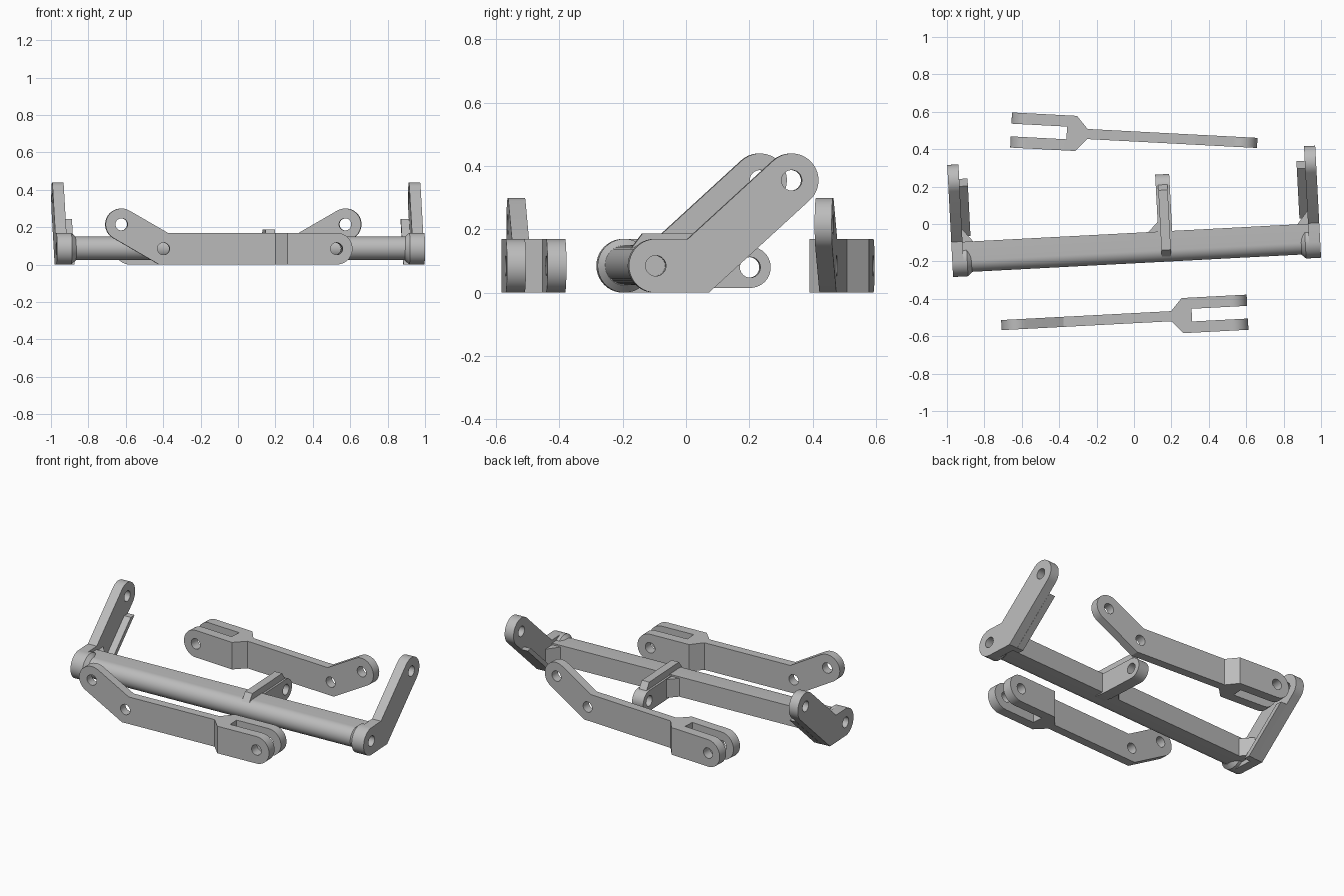
import bpy, math
from mathutils import Matrix, Vector

if "Cube" in bpy.data.objects:
    bpy.data.objects.remove(bpy.data.objects["Cube"])

grey = bpy.data.materials.new("grey_plastic")
grey.diffuse_color = (0.5, 0.5, 0.5, 1)
grey.use_nodes = True
grey.node_tree.nodes["Principled BSDF"].inputs["Base Color"].default_value = grey.diffuse_color

R, H = 0.085, 0.0325   # bar half height, pin hole radius


def arc(c, r, a0, a1, n=20):
    return [(c[0] + r * math.cos(math.radians(a0 + (a1 - a0) * i / n)),
             c[1] + r * math.sin(math.radians(a0 + (a1 - a0) * i / n))) for i in range(n + 1)]


def axes(x, y, z):
    return Matrix((x, y, z)).transposed().to_4x4()


SIDE = axes((0, 1, 0), (0, 0, 1), (1, 0, 0))    # profile in y-z, thickness along x
FRONT = axes((1, 0, 0), (0, 0, 1), (0, -1, 0))  # profile in x-z, thickness along y
PLAN = Matrix.Identity(4)                       # profile in x-y, thickness along z


def plate(name, outline, holes, thick, plane, at, place):
    """Extruded flat profile with round holes, centred on 'at'."""
    cu = bpy.data.curves.new(name, 'CURVE')
    cu.dimensions, cu.fill_mode, cu.extrude = '2D', 'BOTH', thick / 2
    for pts in [outline] + [arc(h, H, 0, 345, 23) for h in holes]:
        sp = cu.splines.new('POLY')
        sp.points.add(len(pts) - 1)
        for p, q in zip(sp.points, pts):
            p.co = (q[0], q[1], 0, 1)
        sp.use_cyclic_u = True
    tmp = bpy.data.objects.new("tmp", cu)
    bpy.context.collection.objects.link(tmp)
    bpy.context.view_layer.update()
    dg = bpy.context.evaluated_depsgraph_get()
    me = bpy.data.meshes.new_from_object(tmp.evaluated_get(dg))
    bpy.data.objects.remove(tmp)
    me.transform(place @ Matrix.Translation(at) @ plane)
    finish(name, me)


def finish(name, me):
    import bmesh
    bm = bmesh.new()
    bm.from_mesh(me)
    bmesh.ops.remove_doubles(bm, verts=bm.verts, dist=1e-5)
    bmesh.ops.recalc_face_normals(bm, faces=bm.faces)
    bm.to_mesh(me)
    bm.free()
    me.materials.clear()
    me.materials.append(grey)
    ob = bpy.data.objects.new(name, me)
    bpy.context.collection.objects.link(ob)
    bpy.ops.object.select_all(action='DESELECT')
    ob.select_set(True)
    bpy.context.view_layer.objects.active = ob
    bpy.ops.object.shade_smooth_by_angle(angle=math.radians(25))


def bent_bar(start, bend, end, round_start):
    """Bar running along +x, then bending up to a round eye."""
    a = math.atan2(end[1] - bend[1], end[0] - bend[0])
    d, k = math.degrees(a), R * math.tan(a / 2)
    head = arc(start, R, 90, 270) if round_start else [(start[0], start[1] + R), (start[0], start[1] - R)]
    return head + [(bend[0] + k, bend[1] - R)] + arc(end, R, d - 90, d + 90) + [(bend[0] - k, bend[1] + R)]


def place(x, y, deg):
    return Matrix.Translation((x, y, 0)) @ Matrix.Rotation(math.radians(deg), 4, 'Z')


# --- rocker shaft with two raised arms and a centre lever
base = place(0.012, -0.147, 3)
shaft = arc((0, 0.0875), 0.0625, 90, 270) + [(0.10, 0.025), (0.10, 0.15)]
plate("shaft", shaft, [], 1.85, SIDE, (0, 0, 0), base)

arm_end = (0.43, 0.355)
arm = bent_bar((0, R), (0.135, R), arm_end, True)
rib = [(0.17, 0.0), (0.437, 0.245), (0.397, 0.245), (0.13, 0.0)]
for side, s in (("left", -1), ("right", 1)):
    plate(side + "_arm", arm, [(0, R), arm_end], 0.06, SIDE, (s * 0.955, 0, 0), base)
    # stiffening strip under the arm
    plate(side + "_arm_rib", rib, [], 0.045, SIDE, (s * 0.903, 0, 0), base)
    # triangular web joining the shaft to the arm
    plate(side + "_web", [(s * 0.86, 0.09), (s * 0.925, 0.09), (s * 0.925, 0.17)], [],
          0.115, PLAN, (0, 0, 0.0825), base)
    # tapered collar
    bm_me = bpy.data.meshes.new(side + "_collar")
    n, rings = 40, ((0.926, R), (0.905, R), (0.88, 0.062))
    verts = [(s * u, r * math.cos(2 * math.pi * i / n), R + r * math.sin(2 * math.pi * i / n))
             for u, r in rings for i in range(n)]
    faces = [(k * n + i, k * n + (i + 1) % n, (k + 1) * n + (i + 1) % n, (k + 1) * n + i)
             for k in range(2) for i in range(n)]
    faces += [tuple(range(n)), tuple(range(2 * n, 3 * n))]
    bm_me.from_pydata(verts, [], faces)
    bm_me.transform(base)
    finish(side + "_collar", bm_me)

eye = (0.34, 0.08)
plate("centre_lever", [(0.0, 0.145), (0.0, 0.03), (0.1, 0.015)] + arc(eye, 0.065, -90, 90),
      [eye], 0.075, SIDE, (0.16, 0, 0), base)
plate("centre_lever_ridge", [(-0.035, 0.14), (0.0, 0.187), (0.32, 0.187), (0.35, 0.143)],
      [], 0.05, SIDE, (0.16, 0, 0), base)
plate("lever_web", [(0.06, 0.09), (0.13, 0.09), (0.13, 0.16)], [], 0.115, PLAN, (0, 0, 0.0825), base)

# --- two forked links, one turned end for end
link_eye, link_bend = (0.575, 0.215), (0.35, R)
rod = bent_bar((-0.27, R), link_bend, link_eye, False)
block = [(-0.36, -0.094), (-0.31, -0.094), (-0.25, -0.027), (-0.25, 0.027), (-0.31, 0.094), (-0.36, 0.094)]
prong = arc((-0.573, R), R, 90, 270) + [(-0.36, 0.0), (-0.36, 2 * R)]
for name, at in (("rear_link", place(0, 0.468, -3)), ("front_link", place(-0.05, -0.506, 183))):
    plate(name + "_rod", rod, [link_bend, link_eye], 0.054, FRONT, (0, 0, 0), at)
    plate(name + "_fork_block", block, [], 2 * R, PLAN, (0, 0, R), at)
    for side, s in (("left", -1), ("right", 1)):
        plate(name + "_" + side + "_prong", prong, [(-0.573, R)], 0.06, FRONT, (0, s * 0.064, 0), at)
